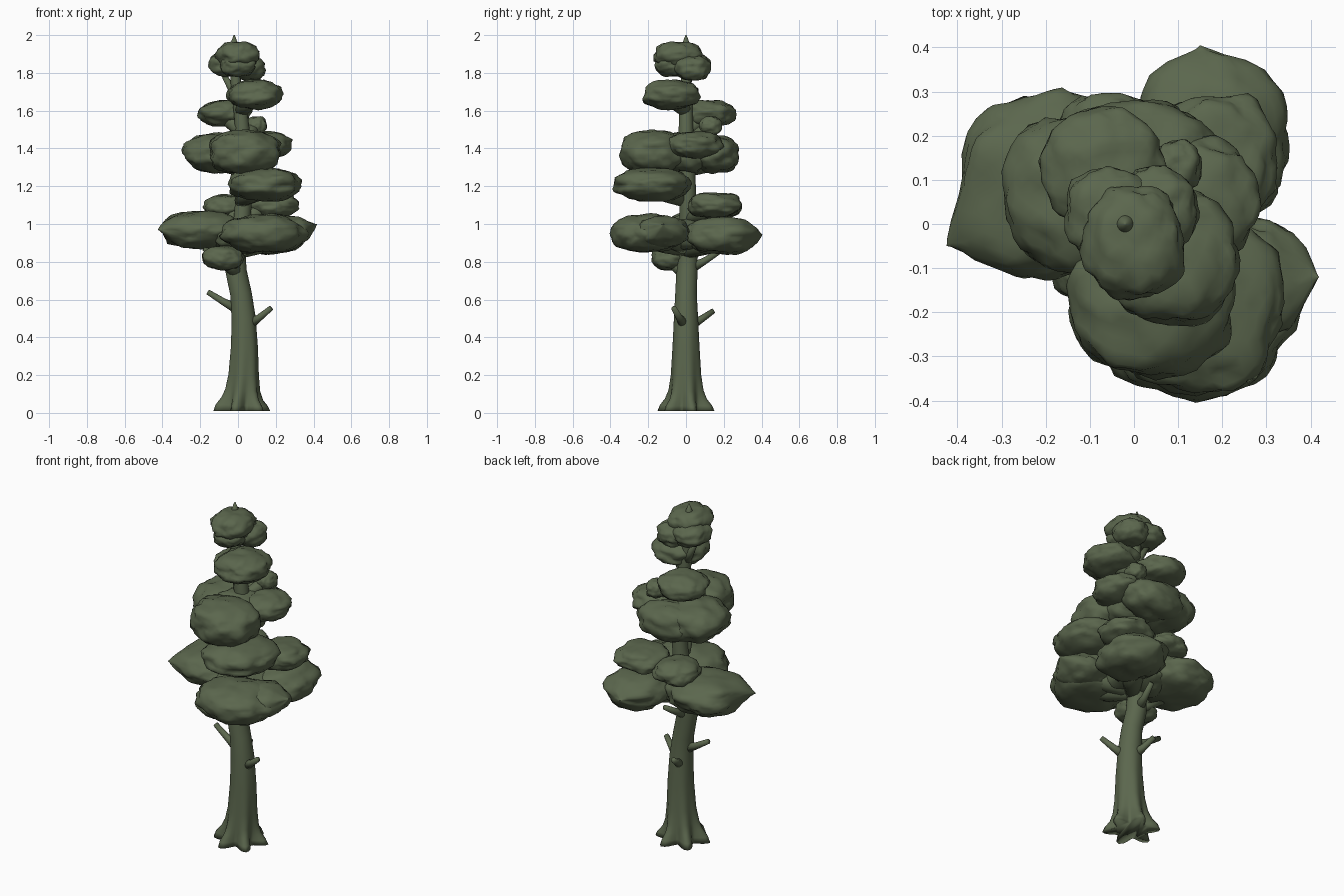
import bpy, bmesh, math
from mathutils import Vector, noise

if "Cube" in bpy.data.objects:
    bpy.data.objects.remove(bpy.data.objects["Cube"], do_unlink=True)

# One dark green for the whole tree
green = bpy.data.materials.new("dark_green")
green.use_nodes = True
COLOUR = (0.105, 0.135, 0.075, 1)
green.diffuse_color = COLOUR
green.node_tree.nodes["Principled BSDF"].inputs["Base Color"].default_value = COLOUR
UP = Vector((0, 0, 1))


def finish(bm, name):
    bmesh.ops.recalc_face_normals(bm, faces=bm.faces)
    mesh = bpy.data.meshes.new(name)
    for f in bm.faces:
        f.smooth = True
    bm.to_mesh(mesh)
    bm.free()
    mesh.materials.append(green)
    ob = bpy.data.objects.new(name, mesh)
    bpy.context.collection.objects.link(ob)
    return ob


def tube(name, path, sides=12):
    """Loft rings along (point, radius, root lobe strength) stations."""
    bm = bmesh.new()
    pts = [Vector(p[0]) for p in path]
    rings = []
    for i, (_, r, lobe) in enumerate(path):
        d = pts[min(i + 1, len(pts) - 1)] - pts[max(i - 1, 0)]
        q = UP.rotation_difference(d)
        ring = []
        for k in range(sides):
            a = math.tau * k / sides
            rr = r * (1 + lobe * math.sin(6 * a))
            ring.append(bm.verts.new(pts[i] + q @ Vector((rr * math.cos(a), rr * math.sin(a), 0))))
        rings.append(ring)
    for a, b in zip(rings, rings[1:]):
        for k in range(sides):
            j = (k + 1) % sides
            bm.faces.new((a[k], a[j], b[j], b[k]))
    bm.faces.new(rings[0])
    bm.faces.new(rings[-1])
    return finish(bm, name)


def pad(name, centre, radii, tip=None):
    """Lumpy, slightly boxy cushion of foliage, with an optional pulled point."""
    bm = bmesh.new()
    bmesh.ops.create_icosphere(bm, subdivisions=4, radius=1)
    c = Vector(centre)
    for v in bm.verts:
        n = v.co.normalized()
        box = (abs(n.x) ** 2.3 + abs(n.y) ** 2.3 + abs(n.z) ** 2.3) ** (-1 / 2.3)
        lump = 1 + 0.13 * noise.noise(n * 1.7 + c * 9) + 0.08 * noise.noise(n * 4 + c * 5)
        p = n * box * lump
        v.co = c + Vector(p[k] * radii[k] for k in range(3))
        if tip:
            t = Vector(tip) - c
            pull = max(0, (n.dot(t.normalized()) - 0.72) / 0.28)
            v.co = v.co.lerp(Vector(tip), pull ** 1.5)
    return finish(bm, name)


# Trunk with flared roots, a bend, and a pointed leader
tube("trunk", [
    ((0.02, 0, 0.01), 0.12, 0.3), ((0.02, 0, 0.04), 0.112, 0.28),
    ((0.022, 0, 0.075), 0.098, 0.17), ((0.025, 0, 0.12), 0.088, 0.09),
    ((0.03, 0, 0.2), 0.079, 0.04),
    ((0.034, 0, 0.35), 0.071, 0.02), ((0.03, 0, 0.5), 0.064, 0),
    ((0.016, 0, 0.63), 0.057, 0), ((-0.01, 0.005, 0.75), 0.056, 0),
    ((-0.014, 0.01, 0.87), 0.053, 0), ((0.02, 0.01, 1.0), 0.046, 0),
    ((0.035, 0.01, 1.2), 0.042, 0), ((0.03, 0, 1.42), 0.042, 0),
    ((0.015, 0, 1.58), 0.036, 0), ((-0.01, 0, 1.72), 0.028, 0),
    ((-0.02, 0, 1.9), 0.024, 0), ((-0.02, 0, 1.95), 0.022, 0),
    ((-0.02, 0, 2.0), 0.003, 0)], 48)

# Bare branches on the trunk
for name, a, b in [
        ("stub_branch_right", (0.0, 0, 0.55), (-0.16, 0.02, 0.64)),
        ("stub_branch_left", (0.06, -0.01, 0.47), (0.175, -0.065, 0.555)),
        ("stub_branch_back", (0.02, 0.03, 0.47), (-0.02, 0.145, 0.54)),
        ("bare_limb_back", (-0.01, 0.03, 0.77), (0.02, 0.17, 0.85)),
        ("bare_limb_right", (-0.02, 0.0, 0.78), (-0.18, 0.02, 0.87)),
        ("bare_limb_crown", (0.0, 0.0, 1.66), (-0.08, 0.02, 1.8))]:
    mid = Vector(a).lerp(Vector(b), 0.45) - Vector((0, 0, 0.005))
    tube(name, [(a, 0.03, 0), (mid, 0.019, 0), (b, 0.014, 0)])

# Foliage tiers, lowest first: centre, radii, optional point
PADS = [
    ("low_tuft", (-0.08, -0.08, 0.82), (0.11, 0.1, 0.063)),
    ("low_core", (0.01, 0.03, 0.94), (0.17, 0.16, 0.085)),
    ("low_right_pad", (-0.2, 0.08, 0.97), (0.205, 0.205, 0.1), (-0.425, -0.05, 0.97)),
    ("low_front_pad", (0.14, -0.21, 0.95), (0.22, 0.185, 0.1)),
    ("low_left_pad", (0.25, -0.13, 0.96), (0.14, 0.14, 0.085), (0.42, -0.12, 1.0)),
    ("low_back_pad", (0.17, 0.19, 0.94), (0.175, 0.185, 0.098), (0.15, 0.405, 0.945)),
    ("second_back_left_pad", (0.18, 0.15, 1.1), (0.145, 0.14, 0.067)),
    ("second_back_right_pad", (-0.06, 0.17, 1.09), (0.12, 0.125, 0.064)),
    ("second_front_pad", (0.145, -0.18, 1.21), (0.19, 0.2, 0.088)),
    ("third_core", (0.02, 0.0, 1.38), (0.15, 0.14, 0.11)),
    ("third_front_pad", (0.035, -0.17, 1.38), (0.19, 0.175, 0.115)),
    ("third_right_pad", (-0.12, 0.07, 1.375), (0.165, 0.18, 0.105)),
    ("third_back_pad", (0.0, 0.16, 1.37), (0.18, 0.12, 0.1)),
    ("third_left_pad", (0.15, 0.05, 1.42), (0.13, 0.14, 0.07)),
    ("fourth_left_tuft", (0.1, 0.13, 1.52), (0.053, 0.06, 0.05)),
    ("fourth_right_pad", (-0.07, 0.13, 1.585), (0.135, 0.13, 0.07)),
    ("fifth_left_pad", (0.09, -0.08, 1.685), (0.142, 0.15, 0.077)),
    ("crown_right_pad", (-0.055, 0.025, 1.845), (0.1, 0.1, 0.065)),
    ("crown_left_pad", (0.055, 0.035, 1.825), (0.09, 0.095, 0.068)),
    ("crown_front_pad", (0.0, -0.075, 1.84), (0.09, 0.085, 0.06)),
    ("crown_top_pad", (0.0, -0.04, 1.895), (0.112, 0.127, 0.072)),
]
for entry in PADS:
    pad(*entry)
    # Limb carrying each outlying pad, flaring where it meets the foliage
    c, thick = Vector(entry[1]), entry[2][2]
    if math.hypot(c.x, c.y) > 0.1:
        root = Vector((0.01, 0, c.z - 0.09))
        tube(entry[0] + "_limb", [
            (root, 0.034, 0), (root.lerp(c, 0.5), thick * 0.62, 0), (c, thick * 0.75, 0)])
